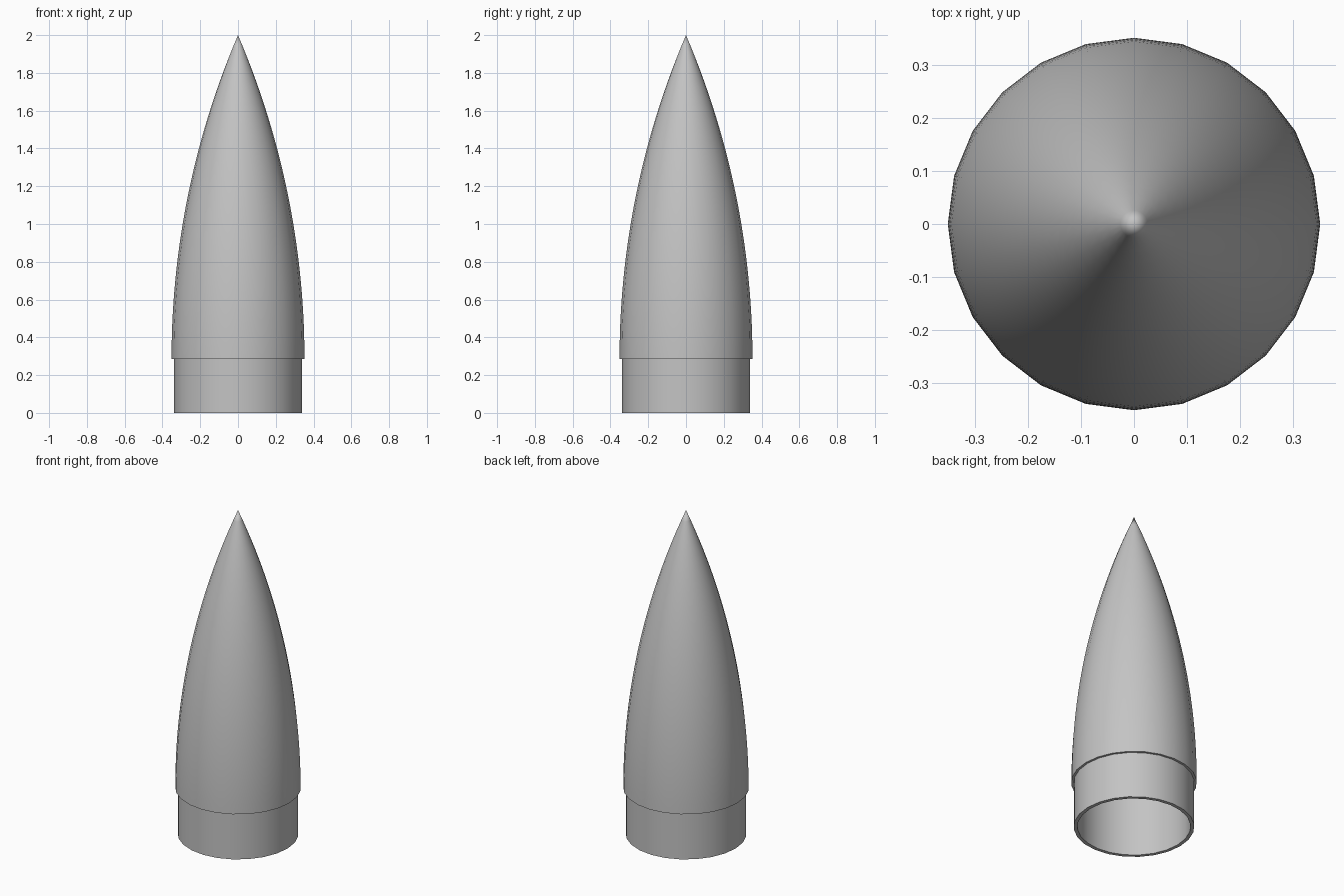
import bpy
import bmesh
import math

if "Cube" in bpy.data.objects:
    bpy.data.objects.remove(bpy.data.objects["Cube"], do_unlink=True)

SIDES = 24
RINGS = 28
BASE_Z = 0.285
TIP_Z = 2.0
CONE_R = 0.352
SHOULDER_R = 0.338
BORE_R = 0.317

grey = bpy.data.materials.new("plain_grey")
grey.use_nodes = True
colour = (0.55, 0.55, 0.55, 1)
grey.diffuse_color = colour
grey.node_tree.nodes["Principled BSDF"].inputs["Base Color"].default_value = colour


def ogive(radius, tip_z):
    """Tangent ogive as (radius, height) points from the base to the tip."""
    length = tip_z - BASE_Z
    rho = (radius ** 2 + length ** 2) / (2 * radius)
    points = []
    for i in range(RINGS):
        h = length * i / RINGS
        points.append((math.sqrt(rho ** 2 - h ** 2) + radius - rho, BASE_Z + h))
    return points + [(0, tip_z)]


def lathe(name, profile, closed=False):
    """Spin a profile of (radius, height) points around the z axis."""
    bm = bmesh.new()
    verts = [bm.verts.new((r, 0, z)) for r, z in profile]
    edges = [bm.edges.new(pair) for pair in zip(verts, verts[1:])]
    if closed:
        edges.append(bm.edges.new((verts[-1], verts[0])))
    bmesh.ops.spin(bm, geom=verts + edges, cent=(0, 0, 0), axis=(0, 0, 1),
                   angle=math.tau, steps=SIDES)
    bmesh.ops.remove_doubles(bm, verts=bm.verts, dist=0.0001)
    bmesh.ops.recalc_face_normals(bm, faces=bm.faces)
    mesh = bpy.data.meshes.new(name)
    bm.to_mesh(mesh)
    bm.free()
    mesh.materials.append(grey)
    obj = bpy.data.objects.new(name, mesh)
    bpy.context.collection.objects.link(obj)
    bpy.ops.object.select_all(action="DESELECT")
    obj.select_set(True)
    bpy.context.view_layer.objects.active = obj
    bpy.ops.object.shade_smooth_by_angle(angle=math.radians(30))
    return obj


# Hollow pointed shell: outer skin down to the base ledge, then the inner skin up
outer = ogive(CONE_R, TIP_Z)
inner = ogive(BORE_R, TIP_Z - 0.12)
lathe("nose_cone", outer[::-1] + inner)

# Straight tube below the ledge, with a thin rim
lathe("shoulder_tube", [(SHOULDER_R, BASE_Z), (SHOULDER_R, 0),
                        (BORE_R, 0), (BORE_R, BASE_Z)], closed=True)
